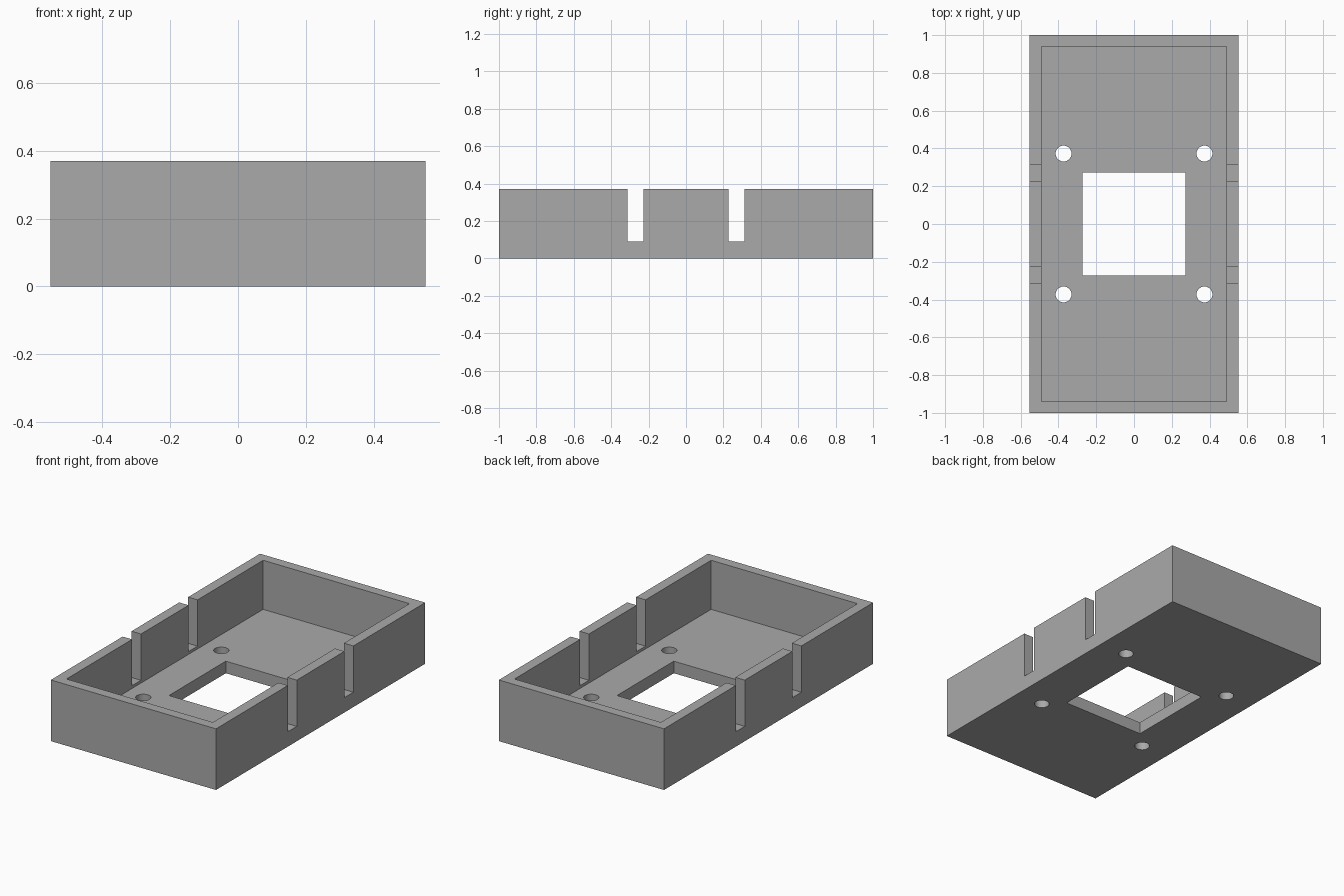
import bpy

cube = bpy.data.objects.get("Cube")
if cube:
    bpy.data.objects.remove(cube, do_unlink=True)

HALF_X, HALF_Y, HEIGHT = 0.553, 1.0, 0.37
INNER_X, INNER_Y, FLOOR = 0.49, 0.94, 0.073
SLOT_IN, SLOT_OUT, SLOT_Z = 0.228, 0.313, 0.09
WINDOW, HOLE_AT, HOLE_R = 0.272, 0.373, 0.042

grey = bpy.data.materials.new("plain grey")
grey.use_nodes = True
grey.diffuse_color = (0.4, 0.4, 0.4, 1)
grey.node_tree.nodes["Principled BSDF"].inputs["Base Color"].default_value = (0.4, 0.4, 0.4, 1)


def box(name, x, y, z):
    """Box spanning the given (low, high) ranges."""
    bpy.ops.mesh.primitive_cube_add(size=1, location=[sum(r) / 2 for r in (x, y, z)])
    ob = bpy.context.object
    ob.name = name
    ob.scale = [r[1] - r[0] for r in (x, y, z)]
    bpy.ops.object.transform_apply(location=True, rotation=False, scale=True)
    ob.data.materials.append(grey)
    return ob


def cut(target, cutter):
    """Subtract the cutter and remove it."""
    cutter.hide_render = True
    mod = target.modifiers.new("cut", "BOOLEAN")
    mod.operation = "DIFFERENCE"
    mod.solver = "EXACT"
    mod.object = cutter
    bpy.context.view_layer.objects.active = target
    bpy.ops.object.modifier_apply(modifier=mod.name)
    bpy.data.objects.remove(cutter, do_unlink=True)


# Open tray
tray = box("tray", (-HALF_X, HALF_X), (-HALF_Y, HALF_Y), (0, HEIGHT))
cut(tray, box("cavity_cutter", (-INNER_X, INNER_X), (-INNER_Y, INNER_Y), (FLOOR, 1)))

# Square window in the floor
cut(tray, box("window_cutter", (-WINDOW, WINDOW), (-WINDOW, WINDOW), (-1, 1)))

# Slots through both side walls
for y in ((-SLOT_OUT, -SLOT_IN), (SLOT_IN, SLOT_OUT)):
    cut(tray, box("slot_cutter", (-1, 1), y, (SLOT_Z, 1)))

# Round screw holes around the window
for sx in (-1, 1):
    for sy in (-1, 1):
        bpy.ops.mesh.primitive_cylinder_add(vertices=32, radius=HOLE_R, depth=1,
                                            location=(sx * HOLE_AT, sy * HOLE_AT, 0))
        hole = bpy.context.object
        hole.data.materials.append(grey)
        cut(tray, hole)

# Smooth hole walls, sharp box edges
bpy.ops.object.select_all(action="DESELECT")
tray.select_set(True)
bpy.context.view_layer.objects.active = tray
bpy.ops.object.shade_smooth_by_angle()
